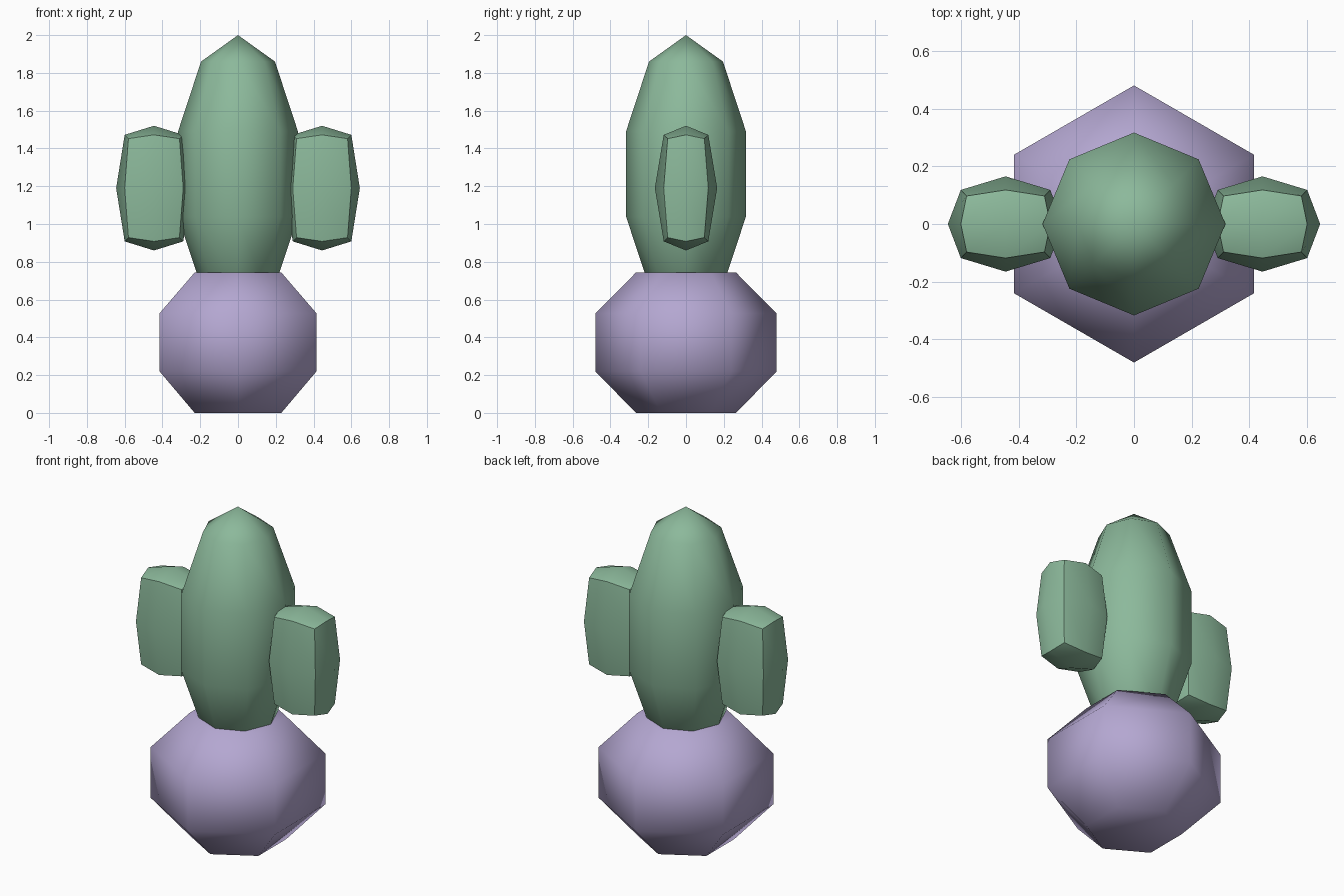
import bpy, bmesh, math
from mathutils import Matrix

if "Cube" in bpy.data.objects:
    bpy.data.objects.remove(bpy.data.objects["Cube"])


def material(name, rgb):
    m = bpy.data.materials.new(name)
    m.diffuse_color = (*rgb, 1.0)
    m.use_nodes = True
    m.node_tree.nodes["Principled BSDF"].inputs["Base Color"].default_value = m.diffuse_color
    return m


GREEN = material("cactus green", (0.262, 0.485, 0.328))
PURPLE = material("pot purple", (0.456, 0.386, 0.638))


def finish(bm, name, mat, angle=None):
    bmesh.ops.recalc_face_normals(bm, faces=bm.faces[:])
    me = bpy.data.meshes.new(name)
    bm.to_mesh(me)
    bm.free()
    ob = bpy.data.objects.new(name, me)
    bpy.context.collection.objects.link(ob)
    me.materials.append(mat)
    if angle is None:
        me.shade_smooth()
    else:
        bpy.ops.object.select_all(action='DESELECT')
        ob.select_set(True)
        bpy.context.view_layer.objects.active = ob
        bpy.ops.object.shade_smooth_by_angle(angle=math.radians(angle))
    return ob


# Pot: six-sided turned profile with flat top and bottom
bm = bmesh.new()
rings = []
for r, z in [(0.265, 0), (0.48, 0.22), (0.48, 0.527), (0.265, 0.743)]:
    rings.append([bm.verts.new((r * math.cos(math.radians(30 + 60 * i)),
                                r * math.sin(math.radians(30 + 60 * i)), z))
                  for i in range(6)])
for a, b in zip(rings, rings[1:]):
    for i in range(6):
        j = (i + 1) % 6
        bm.faces.new((a[i], a[j], b[j], b[i]))
bm.faces.new(rings[0])
bm.faces.new(rings[-1])
finish(bm, "pot", PURPLE)

# Trunk: stretched eight-sided sphere sunk into the pot
bm = bmesh.new()
bmesh.ops.create_uvsphere(
    bm, u_segments=8, v_segments=5, radius=1.0,
    matrix=Matrix.Translation((0, 0, 1.265)) @ Matrix.Diagonal((0.333, 0.333, 0.735, 1)))
finish(bm, "cactus_trunk", GREEN)

# Arms: rounded blocks; extents by vertex kind (face centre, edge middle, corner)
EXTENT = {1: (0.20, 0.165, 0.33), 2: (0.155, 0.118, 0.282), 3: (0.135, 0.097, 0.262)}
for side, name in ((-1, "left_arm"), (1, "right_arm")):
    bm = bmesh.new()
    bmesh.ops.create_cube(bm, size=2)
    bmesh.ops.subdivide_edges(bm, edges=bm.edges[:], cuts=1, use_grid_fill=True)
    for v in bm.verts:
        signs = [round(c) for c in v.co]
        ext = EXTENT[sum(map(abs, signs))]
        v.co = [s * e for s, e in zip(signs, ext)]
        v.co.x += side * 0.445
        v.co.z += 1.19
    finish(bm, name, GREEN, angle=45)
